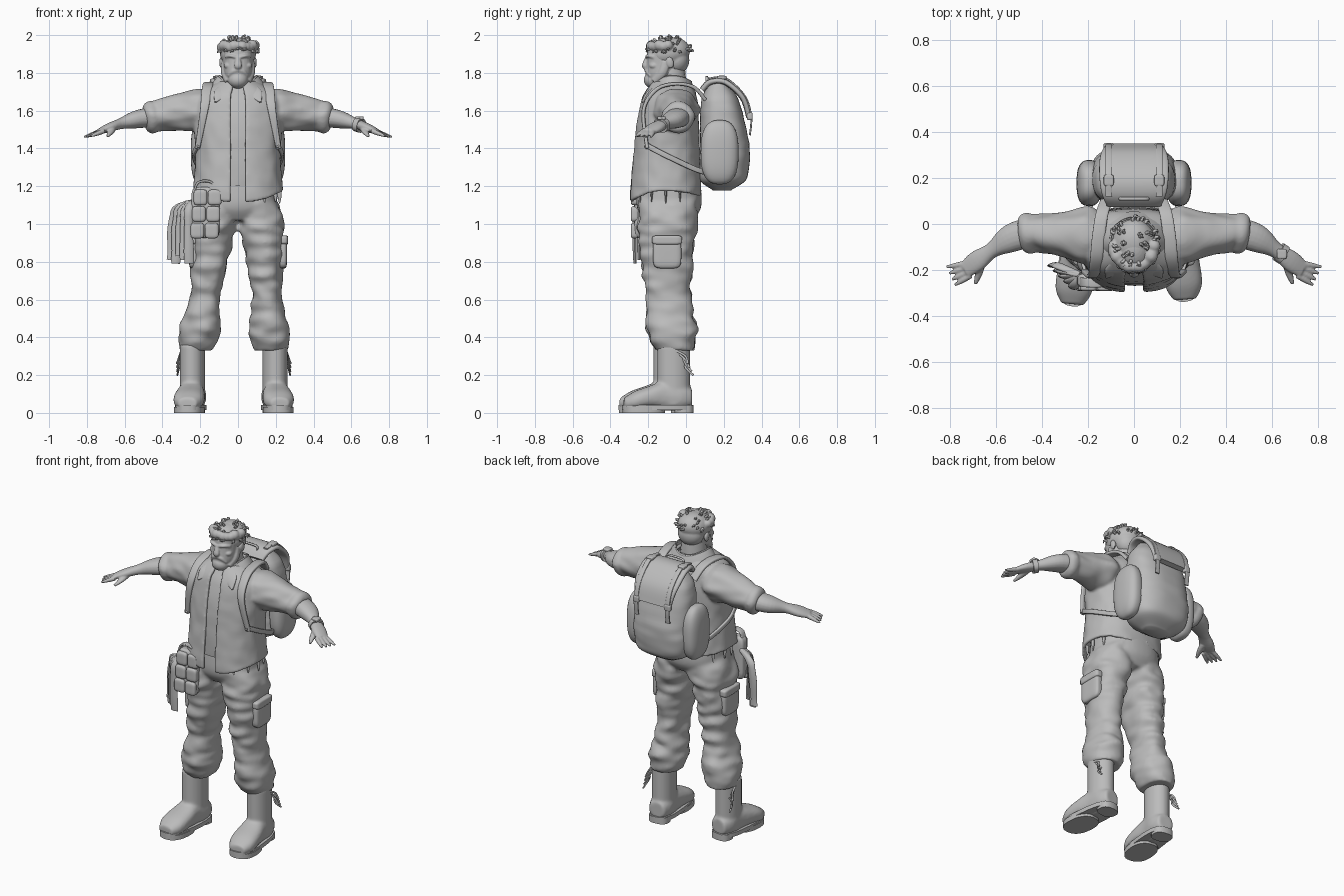
import bpy, bmesh, math, random
from mathutils import Vector, Matrix, noise

random.seed(4)
if "Cube" in bpy.data.objects:
    bpy.data.objects.remove(bpy.data.objects["Cube"])
X, Y, Z = Vector((1, 0, 0)), Vector((0, 1, 0)), Vector((0, 0, 1))
grey = bpy.data.materials.new("clay grey")
grey.use_nodes = True
grey.diffuse_color = (.5, .5, .5, 1)
grey.node_tree.nodes["Principled BSDF"].inputs["Base Color"].default_value = grey.diffuse_color

def finish(name, bm, voxel=0, smoothing=4, place=Matrix.Identity(4)):
    """Make a shaded object, optionally fused by remeshing, and return a fresh bmesh for the next part."""
    bm.transform(place)
    bmesh.ops.recalc_face_normals(bm, faces=bm.faces)
    mesh = bpy.data.meshes.new(name)
    bm.to_mesh(mesh)
    bm.free()
    mesh.materials.append(grey)
    ob = bpy.data.objects.new(name, mesh)
    bpy.context.collection.objects.link(ob)
    if voxel:
        fuse = ob.modifiers.new("fuse", 'REMESH')
        fuse.mode, fuse.voxel_size, fuse.use_smooth_shade = 'VOXEL', voxel, True
        soften = ob.modifiers.new("soften", 'SMOOTH')
        soften.factor, soften.iterations = .5, smoothing
    bpy.ops.object.select_all(action='DESELECT')
    ob.select_set(True)
    bpy.context.view_layer.objects.active = ob
    bpy.ops.object.shade_smooth_by_angle(angle=math.radians(50))
    return bmesh.new()

def along(values, t):
    """Smoothly interpolate a list of numbers or vectors; pass a plain number through."""
    if isinstance(values, (int, float)):
        return values
    last = len(values) - 1
    i = min(int(t * last), last - 1)
    u = t * last - i
    a, b, c, d = (values[min(max(i + k, 0), last)] for k in (-1, 0, 1, 2))
    return b + ((c - a) + (2 * a - 5 * b + 4 * c - d + (3 * b - a - 3 * c + d) * u) * u) * (u / 2)

def signed_power(value, n):
    return math.copysign(abs(value) ** (2 / n), value)

def bridge(bm, rings, closed):
    for low, high in zip(rings, rings[1:]):
        for k in range(0 if closed else 1, len(low)):
            bm.faces.new((low[k], low[k - 1], high[k - 1], high[k]))

def sweep(bm, path, width, depth, side=X, axis=None, n=2, sides=20, steps=20, fold=0):
    """Sweep a superellipse along a smooth path; width and depth may be lists, fold adds cloth creases."""
    path = [Vector(p) for p in path]
    centres = [along(path, i / steps) for i in range(steps + 1)]
    rings = []
    for i, centre in enumerate(centres):
        tangent = axis or (centres[min(i + 1, steps)] - centres[max(i - 1, 0)]).normalized()
        across = (side - tangent * side.dot(tangent)).normalized()
        upward = tangent.cross(across)
        rings.append([])
        for k in range(sides):
            angle = math.tau * k / sides
            offset = across * signed_power(math.cos(angle), n) * along(width, i / steps)
            offset += upward * signed_power(math.sin(angle), n) * along(depth, i / steps)
            p = centre + offset
            crease = noise.noise(Vector((p.x * 9, p.y * 9, p.z * 20)))
            rings[-1].append(bm.verts.new(p + offset * fold * crease))
    bridge(bm, rings, True)
    bm.faces.new(rings[0])
    bm.faces.new(rings[-1])

def pillow(bm, centre, radii, n=2, tilt=0):
    """Superellipsoid: a ball at n=2, a rounded block at higher n."""
    place = Matrix.Translation(centre) @ Matrix.Rotation(tilt, 4, 'X') @ Matrix.Diagonal((*radii, 1))
    for v in bmesh.ops.create_uvsphere(bm, u_segments=32, v_segments=20, radius=1)["verts"]:
        v.co = place @ (v.co / sum(abs(c) ** n for c in v.co) ** (1 / n))

def mirror(bm):
    """Copy everything built so far across the middle."""
    copy = bmesh.ops.duplicate(bm, geom=bm.verts[:] + bm.edges[:] + bm.faces[:])["geom"]
    for v in (item for item in copy if isinstance(item, bmesh.types.BMVert)):
        v.co.x = -v.co.x

def open_shell(bm, heights, centre, width, depth, drop, gap, thickness, n, fold=0):
    """Front-opening garment wall with a hem that dips at front and back."""
    wall, rows = bmesh.new(), []
    for t in (i / 30 for i in range(31)):
        rows.append([])
        for k in range(65):
            angle = gap + (math.tau - 2 * gap) * k / 64
            sine, cosine = math.sin(angle), math.cos(angle)
            z = along(heights, t) - along(drop, t) * cosine ** 2 * (1 if cosine > 0 else .5)
            swell = 1 + fold * noise.noise(Vector((sine * 3, cosine * 3, z * 14)))
            x = along(width, t) * swell * signed_power(sine, n)
            y = along(centre, t) - along(depth, t) * swell * signed_power(cosine, n)
            rows[-1].append(wall.verts.new((x, y, z)))
    bridge(wall, rows, False)
    bmesh.ops.recalc_face_normals(wall, faces=wall.faces)
    bmesh.ops.solidify(wall, geom=wall.faces[:], thickness=thickness)
    holder = bpy.data.meshes.new("shell_holder")
    wall.to_mesh(holder)
    wall.free()
    bm.from_mesh(holder)
    bpy.data.meshes.remove(holder)

# Trousers: hips and two creased legs fused, the right leg set a little wider
bm = bmesh.new()
sweep(bm, [(0, -.09, 1.25), (0, -.09, 1.02)], [.19, .2, .2, .15], [.16, .17, .17, .13], axis=-Z, n=2.3, sides=40)
for flip, spread in ((1, 0), (-1, .05)):
    leg = [(flip * (.1 + .07 * t ** .6 + spread * t * t), -.09 - .06 * t + .09 * t * t, 1.13 - .8 * t)
           for t in (k / 8 for k in range(9))]
    sweep(bm, leg, [.1, .12, .11, .1, .09, .08, .09, .11, .09], [.15, .16, .15, .14, .13, .12, .12, .13, .1],
          axis=-Z, n=2.2, sides=48, steps=64, fold=.17)
bm = finish("trousers", bm, .011)
# Boots with soles, heels and loose laces
for name, place in (("left", Matrix.Translation((.19, 0, 0))),
                    ("right", Matrix.Translation((-.235, -.02, 0)) @ Matrix.Scale(-1, 4, X))):
    place = place @ Matrix.Rotation(.1, 4, 'Z')
    sweep(bm, [(0, -.065, .36), (0, -.065, .04)], .067, .088, axis=-Z)
    sweep(bm, [(0, .03, .08), (0, -.15, .09), (0, -.33, .05)], [.05, .07, .07, .08, .08, .05],
          [.05, .07, .08, .06, .05, .03], axis=-Y, n=2.4)
    bm = finish(name + "_boot", bm, .009, place=place)
    sweep(bm, [(0, -.01, 0), (0, -.01, .04)], .062, .05, axis=Z, n=2.6, steps=2)
    sweep(bm, [(0, -.225, 0), (0, -.225, .03)], .08, .112, axis=Z, n=2.4, sides=32, steps=2)
    sweep(bm, [(0, -.15, .016), (0, -.15, .042)], .078, .19, axis=Z, n=2.8, sides=32, steps=2)
    bm = finish(name + "_sole", bm, place=place)
    for k in range(4):
        z = .3 - .02 * k
        sweep(bm, [(.06, -.06 + .02 * k, z + .03), (.075, -.01, z), (.09, .01 * k, z - .04)], .006, .005, side=Y, sides=8)
    bm = finish(name + "_laces", bm, place=place)
# Shirt and neck
sweep(bm, [(0, -.1, 1.2), (0, -.1, 1.5), (0, -.08, 1.74)], [.19, .2, .2, .18, .08], [.165, .165, .155, .13, .08],
      axis=Z, n=2.4, sides=40, fold=.03)
bm = finish("shirt", bm)
sweep(bm, [(0, -.07, 1.66), (0, -.085, 1.82)], [.085, .07], .08, axis=Z)
bm = finish("neck", bm)
# Jacket: rolled sleeves fused with the open body, then collar and torn threads
sweep(bm, [(.13, -.055, 1.62), (.3, -.045, 1.59), (.44, -.035, 1.57)], [.08, .12, .1, .09, .08],
      [.085, .112, .1, .088, .078], side=Y, sides=40, steps=56, fold=.14)
sweep(bm, [(.43, -.036, 1.57), (.495, -.045, 1.56)], [.078, .088, .085, .065], [.074, .083, .08, .06],
      side=Y, sides=40, fold=.08)
mirror(bm)
open_shell(bm, [1.175, 1.76], [-.11, -.1, -.08], [.24, .23, .225, .235, .22, .1], [.19, .185, .175, .165, .145, .095],
           [.06, .01, 0, 0], gap=.12, thickness=.02, n=2.4, fold=.025)
bm = finish("jacket", bm, .008, 6)
sweep(bm, [(.07, -.165, 1.73), (.095, -.205, 1.69), (.12, -.23, 1.645)], [.025, .034, .005], .008, n=3)
mirror(bm)
open_shell(bm, [1.73, 1.79, 1.74], -.075, [.11, .1, .14], [.1, .1, .13], [.03, .06, .1], gap=.5, thickness=.008, n=2)
bm = finish("collar", bm)
for angle in (.7 + k * .43 for k in range(12)):
    top = Vector((.22 * math.sin(angle), -.105 - .18 * math.cos(angle), 1.18))
    sweep(bm, [top, top - Z * random.uniform(.06, .09)], [.012, .01, .002], [.008, .002], sides=8, steps=4)
bm = finish("hem_threads", bm)
# Forearms and hands with fanned fingers
sweep(bm, [(.42, -.03, 1.57), (.53, -.06, 1.555), (.64, -.13, 1.525), (.735, -.2, 1.49)],
      [.06, .065, .058, .034, .045, .036], [.055, .052, .045, .029, .024, .014], side=Y, n=2.2)
for k in range(4):
    heading = -.18 - .12 * k
    root = Vector((.722 - .004 * k, -.17 - .018 * k, 1.493))
    reach = Vector((math.cos(heading), math.sin(heading), -.35)) * (.095 - .005 * k)
    sweep(bm, [root, root + reach / 2, root + reach], [.013, .012, .007], [.014, .012, .006], side=Y, sides=12)
sweep(bm, [(.665, -.17, 1.505), (.675, -.215, 1.485), (.69, -.26, 1.465)], [.02, .017, .008], [.018, .008], sides=12)
mirror(bm)
bm = finish("arms_and_hands", bm, .005, 3)
sweep(bm, [(.628, -.12, 1.527), (.652, -.136, 1.52)], .043, .038, side=Y, n=2.4)
pillow(bm, (.643, -.13, 1.56), (.022, .022, .01), n=5)
bm = finish("wristwatch", bm)
# Head: brow, moustache, jaw beard, cheek and ear mirrored, then skull, nose and chin fused in
sweep(bm, [(.005, -.206, 1.882), (.04, -.2, 1.89), (.068, -.17, 1.884)], .009, [.01, .012, .005], side=Z, sides=10)
sweep(bm, [(0, -.212, 1.815), (.03, -.204, 1.806), (.048, -.187, 1.782)], [.01, .012, .006], .01, side=Z, sides=10)
sweep(bm, [(.08, -.105, 1.86), (.076, -.125, 1.8), (.05, -.165, 1.755)], [.008, .02], .023, sides=10)
pillow(bm, (.05, -.17, 1.838), (.025, .025, .018))
pillow(bm, (.088, -.085, 1.855), (.011, .02, .031), tilt=.2)
mirror(bm)
pillow(bm, (0, -.1, 1.9), (.086, .107, .085))
sweep(bm, [(0, -.14, 1.73), (0, -.1, 1.92)], [.04, .072, .08, .086], [.045, .085, .097, .105], axis=Z, n=2.2, sides=32)
sweep(bm, [(0, -.2, 1.885), (0, -.22, 1.84), (0, -.21, 1.826)], [.011, .02, .014], .013)
pillow(bm, (0, -.172, 1.762), (.053, .052, .045))
bm = finish("head", bm, .0045, 3)
pillow(bm, (.034, -.186, 1.867), (.013, .011, .008))
mirror(bm)
bm = finish("eyes", bm)
# Hair: cap with a curled fringe, then scattered tufts
crown = Vector((0, -.088, 1.906))
pillow(bm, crown, (.096, .111, .08), tilt=.25)
pillow(bm, (0, -.05, 1.868), (.08, .068, .075))
for angle in ((k - 6) / 4 for k in range(13)):
    curl = Vector((.088 * math.sin(angle), -.098 * math.cos(angle), random.uniform(.025, .042)))
    pillow(bm, crown + curl, [random.uniform(.024, .03)] * 3)
bm = finish("hair", bm, .006, 3)
for k in range(70):
    angle, rise = random.uniform(0, math.tau), random.uniform(.05, .95)
    flat = math.sqrt(1 - rise * rise)
    out = Vector((flat * math.sin(angle), -flat * math.cos(angle), rise))
    root = crown + Matrix.Diagonal((.093, .106, .078)) @ out
    bend = root + out * .02
    tip = bend + out.cross(Z).normalized() * .012 - Z * .008
    sweep(bm, [root, bend, tip], [.008, .006, .002], [.008, .006, .002], side=out.orthogonal(), sides=8, steps=6)
bm = finish("hair_tufts", bm)
# Backpack: body, side pockets, flap and handle
sweep(bm, [(0, .19, 1.178), (0, .205, 1.4), (0, .17, 1.745)], [.08, .17, .188, .188, .183, .165, .1],
      [.05, .12, .132, .132, .12, .1, .05], axis=Z, n=2.6, sides=48, steps=40, fold=.03)
bm = finish("backpack", bm)
pillow(bm, (.195, .178, 1.38), (.055, .1, .17), n=2.7)
mirror(bm)
bm = finish("pack_side_pockets", bm)
sweep(bm, [(0, .085, 1.71), (0, .13, 1.752), (0, .21, 1.75), (0, .3, 1.67), (0, .335, 1.565)],
      [.12, .145, .15, .125], .016, n=4, sides=28)
sweep(bm, [(-.06, .11, 1.75), (-.05, .11, 1.775), (.05, .11, 1.775), (.06, .11, 1.75)], .008, .006, side=Y, sides=8)
bm = finish("pack_flap_and_handle", bm)
# Flap straps with buckles, then the harness over the shoulders and under the arms
sweep(bm, [(.11, .12, 1.77), (.11, .21, 1.772), (.11, .31, 1.68), (.11, .345, 1.57), (.11, .338, 1.47)], .015, .005, n=4)
pillow(bm, (.11, .338, 1.57), (.022, .015, .02), n=5)
pillow(bm, (.11, .19, 1.775), (.022, .025, .01), n=5)
mirror(bm)
bm = finish("flap_straps", bm)
sweep(bm, [(.12, .1, 1.66), (.14, .04, 1.725), (.155, -.06, 1.742), (.165, -.16, 1.71), (.18, -.225, 1.6),
           (.215, -.205, 1.4)], [.026, .028, .026, .014], .01, n=4, steps=30)
sweep(bm, [(.21, -.215, 1.42), (.235, -.1, 1.36), (.2, .05, 1.29), (.16, .12, 1.27)], .014, .008, side=Z, n=4)
mirror(bm)
bm = finish("harness_straps", bm)
# Belt pouch with six cells and a carrying loop
pillow(bm, (-.172, -.245, 1.06), (.075, .03, .135), n=7)
for column, row in ((c, r) for c in range(2) for r in range(3)):
    pillow(bm, (-.215 + .076 * column + .008 * row, -.272, .965 + .088 * row), (.036, .02, .041), n=5)
sweep(bm, [(-.235, -.25, 1.16), (-.21, -.255, 1.22), (-.14, -.255, 1.22), (-.105, -.245, 1.15)], .02, .007, side=Y, n=4)
bm = finish("belt_pouch", bm)
# Hanging rag made of overlapping folds
for k in range(5):
    knot = Vector((-.26 - .018 * k, -.27 + .022 * k, 1.06))
    end = knot - Vector((.005 * k, 0, .27 - .02 * (k % 3)))
    sweep(bm, [(-.235, -.22, 1.12), knot, end], [.015, .022, .026, .024], [.015, .014, .008], n=1.6, fold=.3)
bm = finish("hanging_rag", bm)
# Cargo pockets on the outer thighs
pillow(bm, (.235, -.1, .845), (.025, .075, .08), n=5)
pillow(bm, (.238, -.1, .915), (.028, .08, .025), n=5)
mirror(bm)
finish("cargo_pockets", bm)
